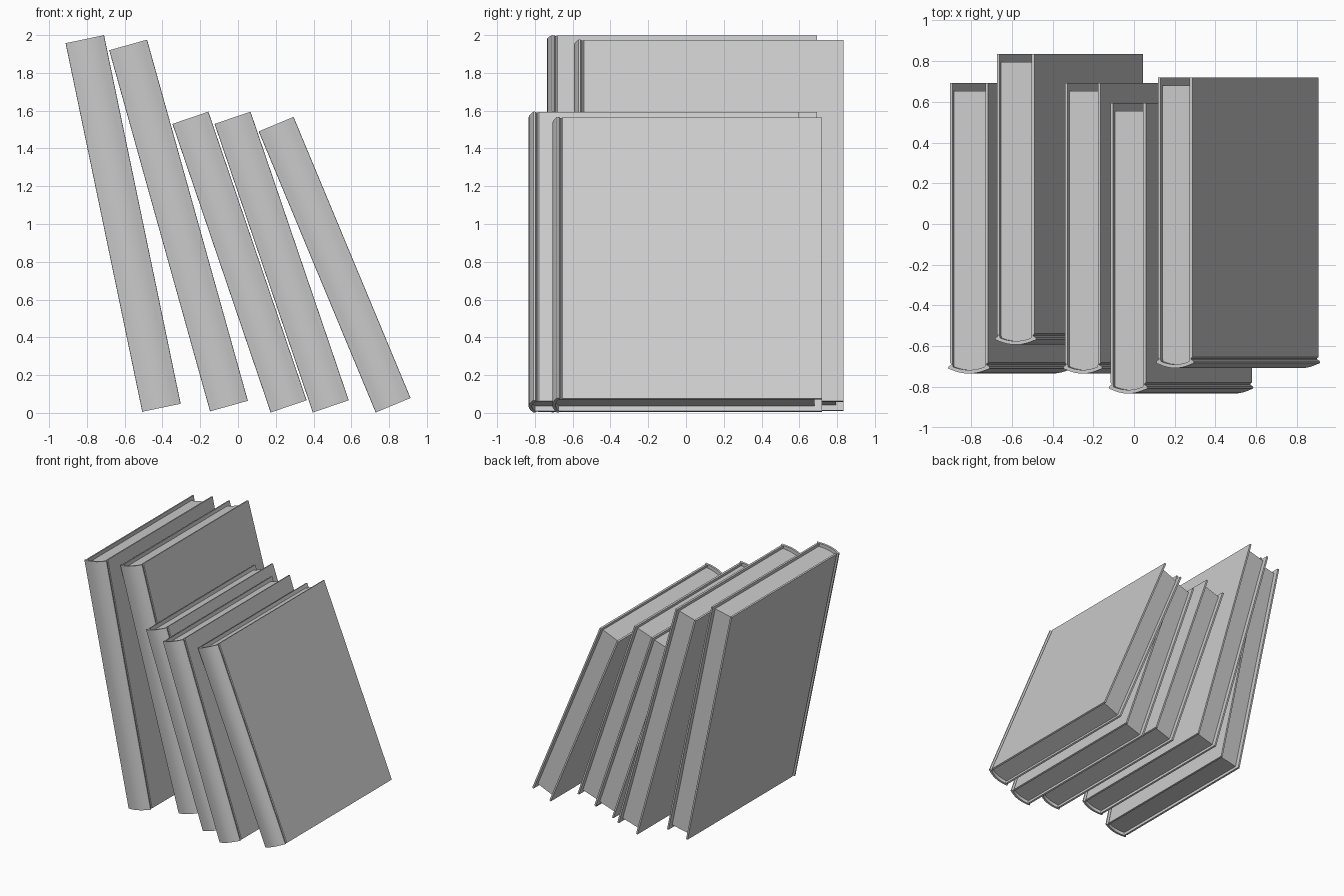
import bpy, bmesh
from math import radians

if "Cube" in bpy.data.objects:
    bpy.data.objects.remove(bpy.data.objects["Cube"])

DEPTH = 1.428      # spine to fore-edge
INSET = 0.028      # pages below cover at head and tail
FORE = 0.04        # pages behind cover at the fore-edge


def mirrored(half):
    # half runs from the centre line outwards; returns left-to-right path
    return [(-u, v) for u, v in reversed(half) if u > 0] + half


def arc(v0, end, n=8):
    return [(end * i / n, v0 + 0.02 * (end * i / n / 0.09) ** 2) for i in range(n + 1)]


def prism(name, outline, z0, z1, parent):
    bm = bmesh.new()
    face = bm.faces.new([bm.verts.new((u, v, z0)) for u, v in outline])
    top = bmesh.ops.extrude_face_region(bm, geom=[face])["geom"]
    bmesh.ops.translate(bm, vec=(0, 0, z1 - z0),
                        verts=[g for g in top if isinstance(g, bmesh.types.BMVert)])
    bmesh.ops.recalc_face_normals(bm, faces=bm.faces)
    me = bpy.data.meshes.new(name)
    bm.to_mesh(me)
    bm.free()
    ob = bpy.data.objects.new(name, me)
    bpy.context.collection.objects.link(ob)
    ob.location, ob.rotation_euler = parent
    bpy.context.view_layer.objects.active = ob
    bpy.ops.object.select_all(action='DESELECT')
    ob.select_set(True)
    bpy.ops.object.shade_smooth_by_angle(angle=radians(35))
    return ob


def book(i, x, y, z, lean, height, width):
    g = width / 2 - 0.103          # widen or narrow the shared half profile
    fit = lambda pts: [(u + g * min(1, u / 0.078), v) for u, v in pts]
    shift = lambda pts: [(u + width / 2, v) for u, v in pts]
    place = ((x, y, z), (0, -radians(lean), 0))
    # cover: rounded spine, lip, hinge groove and flat boards
    outer = arc(0, 0.09) + [(0.098, 0.022), (0.102, 0.025), (0.103, 0.029),
                            (0.101, 0.035), (0.095, 0.039), (0.088, 0.043),
                            (0.088, 0.048), (0.095, 0.054), (0.095, DEPTH)]
    inner = arc(0.018, 0.078) + [(0.081, 0.045), (0.081, DEPTH)]
    path = mirrored(fit(outer)) + mirrored(fit(inner))[::-1]
    prism(f"book_cover_{i}", shift(path), 0, height, place)
    # page block
    pages = arc(0.017, 0.0815) + [(0.0815, DEPTH - FORE)]
    prism(f"book_pages_{i}", shift(mirrored(fit(pages))), INSET, height - INSET, place)


# lower left corner x, spine y, base z, lean, height, width
books = [
    (-0.507, -0.735, 0.006, 11.75, 1.993, 0.208),
    (-0.148, -0.593, 0.008, 15.6, 1.985, 0.208),
    (0.173, -0.735, 0.002, 18.8, 1.614, 0.201),
    (0.396, -0.833, 0.002, 18.8, 1.614, 0.201),
    (0.729, -0.708, 0.002, 22.6, 1.612, 0.2),
]
for i, b in enumerate(books, 1):
    book(i, *b)
